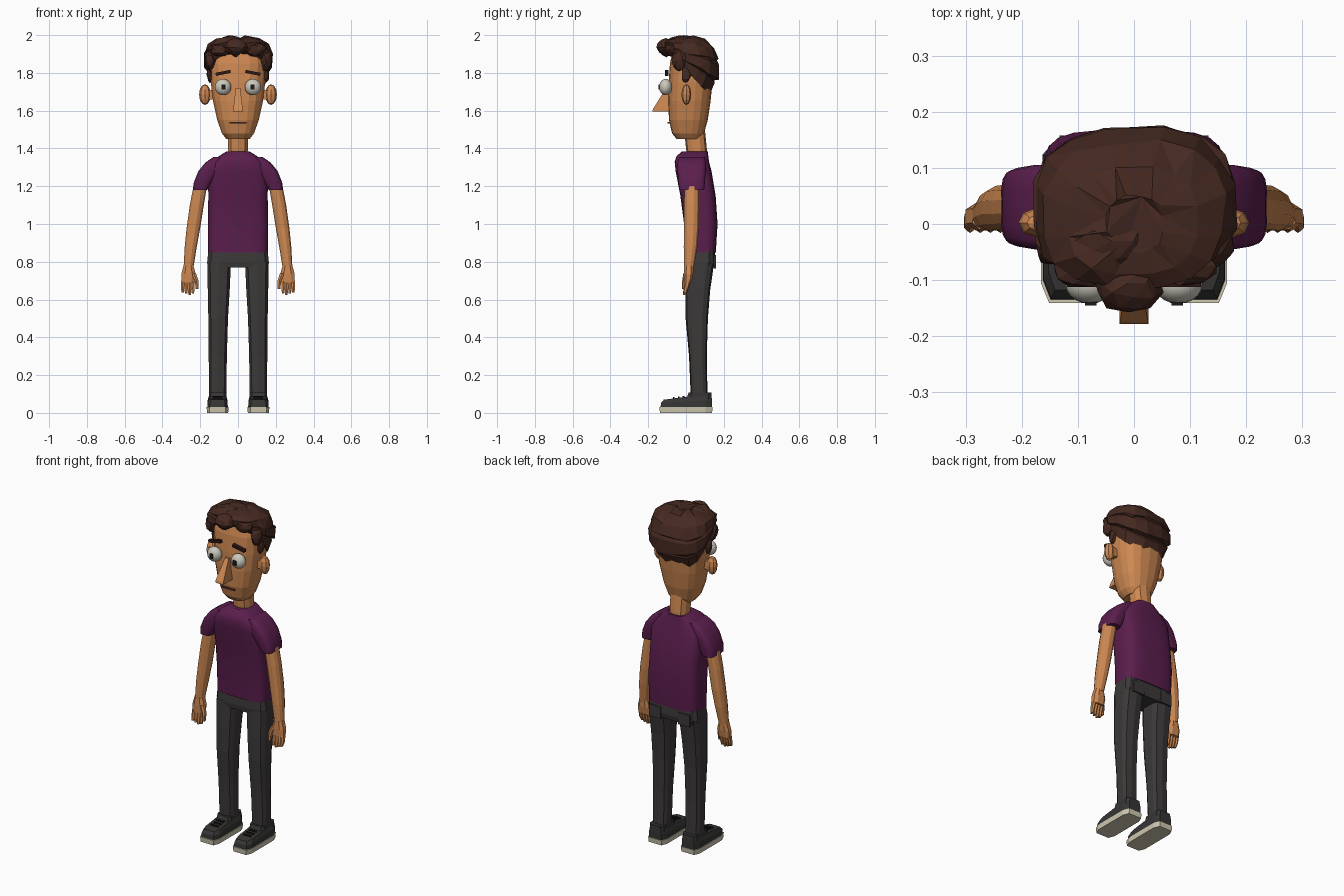
import bpy, bmesh, math, random
from mathutils import Vector, Matrix

random.seed(4)
if "Cube" in bpy.data.objects:
    bpy.data.objects.remove(bpy.data.objects["Cube"])


def material(name, r, g, b):
    m = bpy.data.materials.new(name)
    m.use_nodes = True
    m.diffuse_color = (r, g, b, 1)
    bsdf = m.node_tree.nodes["Principled BSDF"]
    bsdf.inputs["Base Color"].default_value = (r, g, b, 1)
    bsdf.inputs["Roughness"].default_value = 0.8
    return m


skin = material("skin", 0.62, 0.25, 0.085)
hair = material("hair_brown", 0.06, 0.022, 0.015)
shirt = material("shirt_purple", 0.105, 0.013, 0.075)
denim = material("trouser_grey", 0.045, 0.04, 0.04)
shoe_grey = material("shoe_grey", 0.038, 0.036, 0.035)
cream = material("sole_cream", 0.62, 0.57, 0.43)
white = material("eye_white", 0.6, 0.58, 0.5)
dark = material("pupil_dark", 0.012, 0.01, 0.009)
brow_mat = material("brow_dark", 0.03, 0.009, 0.008)
lip = material("lip_brown", 0.12, 0.035, 0.02)


def finish(bm, name, mat, smooth=0):
    bmesh.ops.recalc_face_normals(bm, faces=bm.faces[:])
    mesh = bpy.data.meshes.new(name)
    bm.to_mesh(mesh)
    bm.free()
    mesh.materials.append(mat)
    ob = bpy.data.objects.new(name, mesh)
    bpy.context.collection.objects.link(ob)
    if smooth:
        bpy.ops.object.select_all(action="DESELECT")
        ob.select_set(True)
        bpy.context.view_layer.objects.active = ob
        bpy.ops.object.shade_smooth_by_angle(angle=math.radians(smooth))
    return ob


def loft(name, mat, rings, n=12, p=2.6, jitter=0, smooth=0):
    """Skin rings of (z, centre x, half width, y front, y back, z slope along y)."""
    bm = bmesh.new()
    unit = []
    for i in range(n):
        a = 2 * math.pi * (i + 0.5) / n
        unit.append([math.copysign(abs(f) ** (2 / p), f) for f in (math.cos(a), math.sin(a))])
    big_x = max(u[0] for u in unit)
    big_y = max(u[1] for u in unit)
    loops = []
    for z, cx, hx, y0, y1, *slope in rings:
        tilt = slope[0] if slope else 0
        loop = []
        for ux, uy in unit:
            k = 1 + random.uniform(-jitter, jitter)
            y = (y0 + y1) / 2 + uy / big_y * (y1 - y0) / 2 * k
            dz = random.uniform(-jitter, jitter) * 0.2
            loop.append(bm.verts.new((cx + ux / big_x * hx * k, y, z + tilt * y + dz)))
        loops.append(loop)
    for a, b in zip(loops, loops[1:]):
        for i in range(n):
            j = (i + 1) % n
            bm.faces.new((a[i], a[j], b[j], b[i]))
    bm.faces.new(loops[0])
    bm.faces.new(loops[-1])
    if jitter:
        bmesh.ops.triangulate(bm, faces=bm.faces[:])
    return finish(bm, name, mat, smooth)


def box(name, mat, loc, size, tilt=0):
    bm = bmesh.new()
    m = Matrix.Translation(loc) @ Matrix.Rotation(tilt, 4, "Y") @ Matrix.Diagonal((*size, 1))
    bmesh.ops.create_cube(bm, size=1, matrix=m)
    return finish(bm, name, mat)


def ball(name, mat, loc, radii, u=10, v=7, smooth=0):
    bm = bmesh.new()
    m = Matrix.Translation(loc) @ Matrix.Diagonal((*radii, 1))
    bmesh.ops.create_uvsphere(bm, u_segments=u, v_segments=v, radius=1, matrix=m)
    return finish(bm, name, mat, smooth)


def tuft(name, loc, radii):
    bm = bmesh.new()
    bmesh.ops.create_icosphere(bm, subdivisions=2, radius=1)
    for v in bm.verts:
        v.co *= random.uniform(0.82, 1.1)
        v.co = Vector(loc) + Vector([c * r for c, r in zip(v.co, radii)])
    return finish(bm, name, hair)


# Head and neck
loft("head", skin, [
    (1.45, 0, .062, -.05, .08), (1.48, 0, .085, -.074, .095), (1.55, 0, .11, -.09, .115),
    (1.65, 0, .132, -.095, .13), (1.75, 0, .144, -.092, .14), (1.85, 0, .148, -.085, .14),
    (1.92, 0, .13, -.07, .12), (1.96, 0, .07, -.03, .07)], n=18, p=2.5)
loft("neck", skin, [(1.33, 0, .05, .01, .112), (1.4, 0, .052, 0, .11), (1.5, 0, .055, -.01, .1)], n=10)
loft("nose", skin, [(1.595, 0, .026, -.178, -.08), (1.61, 0, .025, -.174, -.08),
                    (1.72, 0, .012, -.105, -.08)], n=4)
box("mouth", lip, (0, -.0925, 1.535), (.088, .009, .008))

# Hair in overlapping tiers, sloping down to the nape
loft("nape_hair", hair, [(1.82, 0, .153, -.085, .122, -1.1), (1.865, 0, .166, -.09, .15, -.75),
                         (1.89, 0, .15, -.08, .13, -.4)], n=16, jitter=.025)
loft("middle_hair", hair, [(1.855, 0, .162, -.09, .15, -.6), (1.865, 0, .177, -.095, .172, -.55),
                           (1.905, 0, .18, -.1, .17, -.35), (1.93, 0, .15, -.08, .14, -.2)], n=16, jitter=.03)
loft("crown_hair", hair, [(1.895, 0, .16, -.095, .15, -.25), (1.905, 0, .178, -.105, .168, -.2),
                          (1.95, 0, .16, -.115, .145, -.1), (1.98, 0, .115, -.09, .1),
                          (1.992, 0, .05, -.05, .05)], n=16, jitter=.04)
tuft("forelock", (-.01, -.105, 1.935), (.062, .052, .048))
tuft("top_tuft", (-.04, -.03, 1.955), (.075, .06, .042))
for s, side in ((1, "left"), (-1, "right")):
    tuft(side + "_fringe", (s * .095, -.075, 1.925), (.055, .042, .04))
    tuft(side + "_temple_hair", (s * .148, -.035, 1.865), (.03, .04, .055))
    tuft(side + "_sideburn", (s * .15, .0, 1.79), (.016, .026, .045))

# Shirt body
loft("shirt_body", shirt, [
    (.85, 0, .158, -.005, .158), (1.0, 0, .16, -.01, .167), (1.15, 0, .157, -.03, .157),
    (1.28, 0, .16, -.055, .135), (1.33, 0, .135, -.06, .122), (1.36, 0, .1, -.05, .118),
    (1.385, 0, .06, -.02, .116)], n=20, p=4, smooth=35)

# Trouser seat
loft("trouser_seat", denim, [(.77, 0, .155, .005, .148), (.8, 0, .163, .0, .155),
                             (.86, 0, .157, .003, .152)], n=12, p=5)

for s, side in ((1, "left"), (-1, "right")):
    # Face features
    ball(side + "_eye", white, (s * .079, -.108, 1.725), (.043, .034, .043), 20, 14, 60)
    box(side + "_pupil", dark, (s * .077, -.141, 1.725), (.021, .009, .028))
    box(side + "_eyebrow", brow_mat, (s * .079, -.102, 1.8), (.08, .02, .016), s * .2)
    ball(side + "_ear", skin, (s * .175, .002, 1.685), (.031, .026, .055), 8, 6)
    box(side + "_ear_root", skin, (s * .145, .005, 1.685), (.04, .03, .05))

    # Sleeve
    loft(side + "_sleeve", shirt, [
        (1.18, s * .2, .037, -.035, .096), (1.22, s * .187, .047, -.04, .1),
        (1.28, s * .152, .058, -.045, .105), (1.325, s * .12, .053, -.045, .105),
        (1.355, s * .09, .04, -.035, .1)], n=16, p=4, smooth=40)

    # Arm and hand
    loft(side + "_arm", skin, [
        (1.2, s * .2, .036, -.008, .07), (1.1, s * .218, .037, -.01, .07),
        (.98, s * .236, .036, -.01, .068), (.88, s * .25, .032, -.012, .06),
        (.77, s * .262, .026, -.01, .042)], n=12, p=2.2)
    loft(side + "_palm", skin, [
        (.78, s * .262, .026, -.01, .04), (.735, s * .262, .038, -.012, .038),
        (.69, s * .265, .035, -.01, .03)], n=8)
    for i in range(4):
        x = s * (.238 + .018 * i)
        loft(f"{side}_finger_{i + 1}", skin, [
            (.7, x, .01, -.006, .024), (.66, x + s * .002, .009, -.012, .014),
            (.625 + .006 * abs(i - 1), x, .006, -.016, .004)], n=6)
    loft(side + "_thumb", skin, [(.74, s * .235, .012, -.014, .014), (.7, s * .219, .01, -.02, .008),
                                 (.655, s * .217, .007, -.022, 0)], n=6)

    # Trouser leg and back pocket
    loft(side + "_trouser_leg", denim, [
        (.09, s * .108, .046, .025, .114), (.3, s * .107, .048, .016, .11),
        (.5, s * .105, .052, -.002, .116), (.65, s * .102, .058, -.003, .128),
        (.8, s * .1, .063, 0, .15)], n=10, p=3.4)
    box(side + "_back_pocket", denim, (s * .095, .1535, .8), (.075, .009, .07))

    # Shoe
    loft(side + "_sole", cream, [(0, s * .108, .056, -.138, .138), (.03, s * .108, .058, -.141, .141)], n=8, p=6)
    loft(side + "_shoe", shoe_grey, [
        (.03, s * .108, .054, -.135, .137), (.06, s * .108, .053, -.132, .137, .05),
        (.085, s * .108, .044, -.118, .135, .13)], n=8, p=6)
    loft(side + "_shoe_collar", shoe_grey, [(.07, s * .108, .047, .0, .136),
                                            (.107, s * .108, .046, .014, .134)], n=8, p=6)
    for i in range(3):
        y = -.065 + .026 * i
        box(f"{side}_lace_{i + 1}", dark, (s * .108, y, .087 + .13 * y), (.05, .009, .009))
